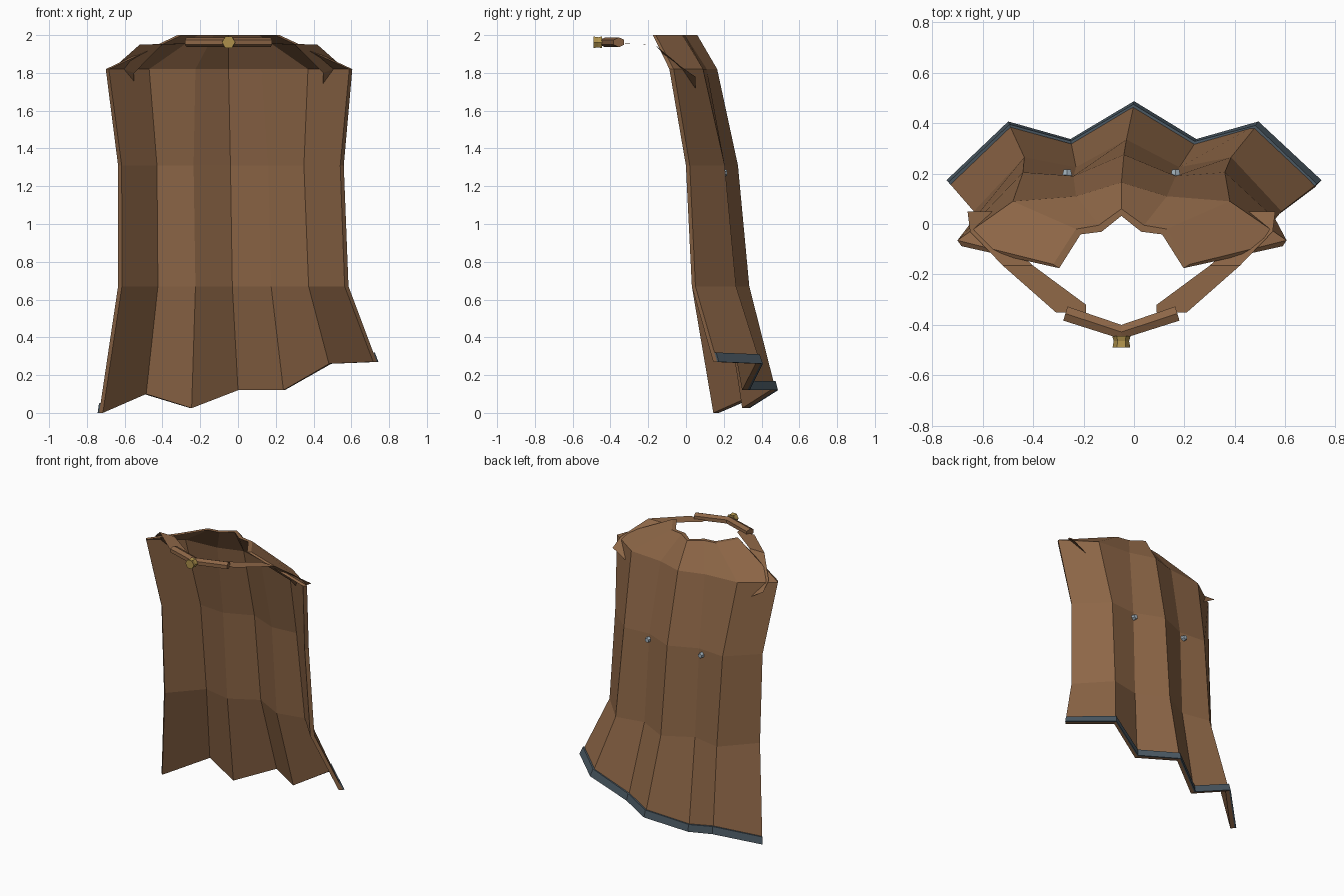
import bpy, bmesh
from math import pi
from mathutils import Vector

if "Cube" in bpy.data.objects:
    bpy.data.objects.remove(bpy.data.objects["Cube"])

CX = -0.05  # mirror plane of collar, straps and clasp


def material(name, rgb):
    m = bpy.data.materials.new(name)
    m.diffuse_color = (*rgb, 1)
    m.use_nodes = True
    m.node_tree.nodes["Principled BSDF"].inputs["Base Color"].default_value = m.diffuse_color
    return m


LEATHER = material("brown_cloth", (0.27, 0.135, 0.063))
TRIM = material("slate_trim", (0.07, 0.10, 0.125))
STEEL = material("steel", (0.36, 0.44, 0.5))
GOLD = material("gold", (0.42, 0.28, 0.07))


def make(name, verts, faces, mat):
    bm = bmesh.new()
    vs = [bm.verts.new(v) for v in verts]
    for f in faces:
        bm.faces.new([vs[i] for i in f])
    bmesh.ops.recalc_face_normals(bm, faces=bm.faces)
    me = bpy.data.meshes.new(name)
    bm.to_mesh(me)
    bm.free()
    me.materials.append(mat)
    ob = bpy.data.objects.new(name, me)
    bpy.context.collection.objects.link(ob)
    return ob


def outward(row, i):
    a, b = row[max(i - 1, 0)], row[min(i + 1, len(row) - 1)]
    return Vector((a.y - b.y, b.x - a.x, 0)).normalized()


def shell(name, rows, d_in, d_out, mat, normals=None):
    """Closed sheet over a grid of points, pushed out and in horizontally."""
    n, m = len(rows), len(rows[0])
    nor = [[outward(r, i) for i in range(m)] for r in rows]
    verts = [p + nor[j][i] * d for d in (d_out, d_in)
             for j, r in enumerate(rows) for i, p in enumerate(r)]
    o = n * m
    faces = []
    for j in range(n - 1):
        for i in range(m - 1):
            q = [j * m + i, j * m + i + 1, (j + 1) * m + i + 1, (j + 1) * m + i]
            faces += [q, [k + o for k in reversed(q)]]
    rim = list(range(m)) + [j * m + m - 1 for j in range(1, n)]
    rim += [(n - 1) * m + i for i in range(m - 2, -1, -1)]
    rim += [j * m for j in range(n - 2, 0, -1)]
    for a, b in zip(rim, rim[1:] + rim[:1]):
        faces.append([a, a + o, b + o, b])
    return make(name, verts, faces, mat)


# Cloak: seven pleat lines, five rows from neck to ragged hem
def level(z, xs, ys):
    return [Vector((x, y, z)) for x, y in zip(xs, ys + ys[-2::-1])]


rows = [
    level(2.0, (-.32, -.23, -.14, -.05, .04, .13, .22), [-.16, -.02, -.005, .06]),
    level(1.82, (-.70, -.48, -.23, -.05, .13, .38, .605), [-.065, .09, .11, .165]),
    level(1.31, (-.635, -.44, -.24, -.04, .165, .36, .56), [.02, .205, .19, .275]),
    level(0.67, (-.635, -.435, -.23, -.03, .18, .385, .585), [.05, .265, .225, .335]),
    level(0.0, (-.735, -.495, -.25, 0, .245, .49, .735), [.165, .395, .325, .475]),
]
for p, z in zip(rows[-1], (0, .10, .025, .12, .12, .26, .27)):
    p.z = z
shell("cloak", rows, -0.028, 0, LEATHER)

# Hem trim band on the outside
upper = [h.lerp(k, 0.05 / (k.z - h.z)) for h, k in zip(rows[4], rows[3])]
shell("hem_trim", [upper, rows[4]], 0, 0.012, TRIM)

# Shoulder straps: thin ribbons from clasp over the shoulder to the back
ribbon = [((-.31, -.35, 1.955), (-.19, -.35, 1.955)),
          ((-.19, -.32, 1.955),),
          ((-.52, -.165, 1.95), (-.40, -.165, 1.95)),
          ((-.65, -.03, 1.835), (-.55, -.03, 1.80)),
          ((-.66, .05, 1.78), (-.55, .05, 1.715))]
pts = [p for pair in ribbon for p in pair]
for side, name in ((1, "strap_left"), (-1, "strap_right")):
    vs = [(CX + side * (x - CX), y, z) for x, y, z in pts]
    make(name, vs, [(0, 1, 2, 4, 3), (3, 4, 6, 5), (5, 6, 8, 7)], LEATHER)

# Clasp bar: chevron with a six-sided section
section = [(-.028, -.013), (0, -.026), (.028, -.013),
           (.028, .013), (0, .026), (-.028, .013)]
verts = [(CX + dx + s * b * 0.3, y + b, 1.962 + c)
         for dx, y, s in ((-.222, -.355, 1), (0, -.428, 0), (.222, -.355, -1))
         for b, c in section]
faces = [(k * 6 + i, k * 6 + (i + 1) % 6, k * 6 + 6 + (i + 1) % 6, k * 6 + 6 + i)
         for k in range(2) for i in range(6)]
make("clasp_bar", verts, faces + [range(6), range(12, 18)], LEATHER)


def knob(name, loc, rot, sides, r1, r2, depth, mat):
    bpy.ops.mesh.primitive_cone_add(vertices=sides, radius1=r1, radius2=r2,
                                    depth=depth, location=loc, rotation=rot)
    ob = bpy.context.object
    ob.name = name
    ob.data.materials.append(mat)


# Hexagonal clasp button
hexrot = (pi / 2, pi / 6, 0)
knob("clasp_button_base", (CX, -.456, 1.962), hexrot, 6, .036, .030, .022, GOLD)
knob("clasp_button_cap", (CX, -.475, 1.962), hexrot, 6, .030, .035, .028, GOLD)

# Two studs on the back pleats
for x, name in ((-.265, "back_stud_left"), (.165, "back_stud_right")):
    knob(name, (x, .20, 1.27), (-pi / 2, 0, 0), 6, .024, .016, .034, STEEL)
